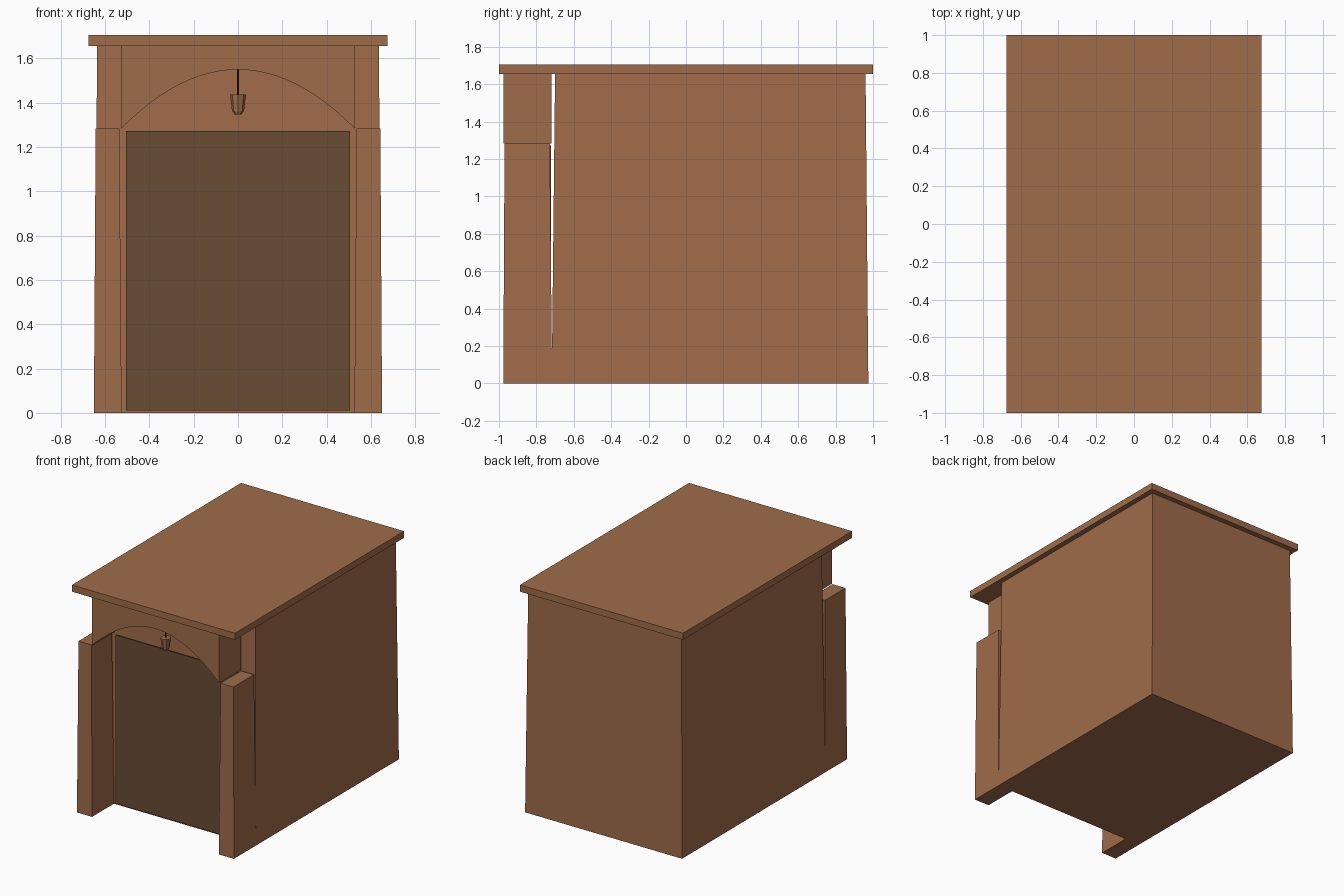
import bpy, bmesh, math

if "Cube" in bpy.data.objects:
    bpy.data.objects.remove(bpy.data.objects["Cube"])


def material(name, color):
    m = bpy.data.materials.new(name)
    m.diffuse_color = (*color, 1)
    m.use_nodes = True
    m.node_tree.nodes["Principled BSDF"].inputs["Base Color"].default_value = m.diffuse_color
    return m


wood = material("warm_brown", (0.352, 0.150, 0.069))
dark = material("dark_brown", (0.138, 0.074, 0.036))
black = material("cord_dark", (0.03, 0.02, 0.015))


def finish(bm, name, mat):
    bmesh.ops.recalc_face_normals(bm, faces=bm.faces)
    me = bpy.data.meshes.new(name)
    bm.to_mesh(me)
    bm.free()
    me.materials.append(mat)
    ob = bpy.data.objects.new(name, me)
    bpy.context.collection.objects.link(ob)
    return ob


def tapered_box(name, low, high, z0, z1, mat):
    """Box whose bottom and top rectangles (x0, x1, y0, y1) may differ."""
    bm = bmesh.new()
    bmesh.ops.create_cube(bm, size=1)
    for v in bm.verts:
        r = high if v.co.z > 0 else low
        v.co = (r[1] if v.co.x > 0 else r[0],
                r[3] if v.co.y > 0 else r[2],
                z1 if v.co.z > 0 else z0)
    return finish(bm, name, mat)


def frustum(name, y, z0, z1, r0, r1, sides, mat):
    bm = bmesh.new()
    bmesh.ops.create_cone(bm, cap_ends=True, segments=sides,
                          radius1=r0, radius2=r1, depth=z1 - z0)
    for v in bm.verts:
        v.co.y += y
        v.co.z += (z0 + z1) / 2
    return finish(bm, name, mat)


# main body and roof slab
tapered_box("body", (-0.65, 0.65, -0.718, 0.975),
            (-0.635, 0.635, -0.70, 0.96), 0, 1.655, wood)
r = (-0.675, 0.675, -1, 1)
tapered_box("roof", r, r, 1.655, 1.705, wood)

# front posts
for side, s in (("left", -1), ("right", 1)):
    lo, hi = sorted((s * 0.525, s * 0.65)), sorted((s * 0.535, s * 0.642))
    tapered_box(side + "_post", (*lo, -0.977, -0.716),
                (*hi, -0.97, -0.728), 0, 1.282, wood)

# arched lintel: parabolic underside, extruded in depth
n, half = 24, 0.527
profile = []
for i in range(n + 1):
    t = -1 + 2 * i / n
    profile.append((t * half, 1.548 - 0.266 * t * t))
profile += [(half, 1.655), (-half, 1.655)]
bm = bmesh.new()
face = bm.faces.new([bm.verts.new((x, -0.977, z)) for x, z in profile])
ext = bmesh.ops.extrude_face_region(bm, geom=[face])
for v in ext["geom"]:
    if isinstance(v, bmesh.types.BMVert):
        v.co.y = -0.718
finish(bm, "arch", wood)

# upright door panel just in front of the leaning wall
d = (-0.505, 0.505, -0.727, -0.721)
tapered_box("door", d, d, 0.01, 1.272, dark)

# hanging lantern
frustum("lantern_cord", -0.855, 1.43, 1.549, 0.004, 0.004, 6, black)
frustum("lantern_shade", -0.855, 1.36, 1.437, 0.027, 0.036, 8, wood)
frustum("lantern_base", -0.855, 1.346, 1.36, 0.016, 0.022, 8, wood)
